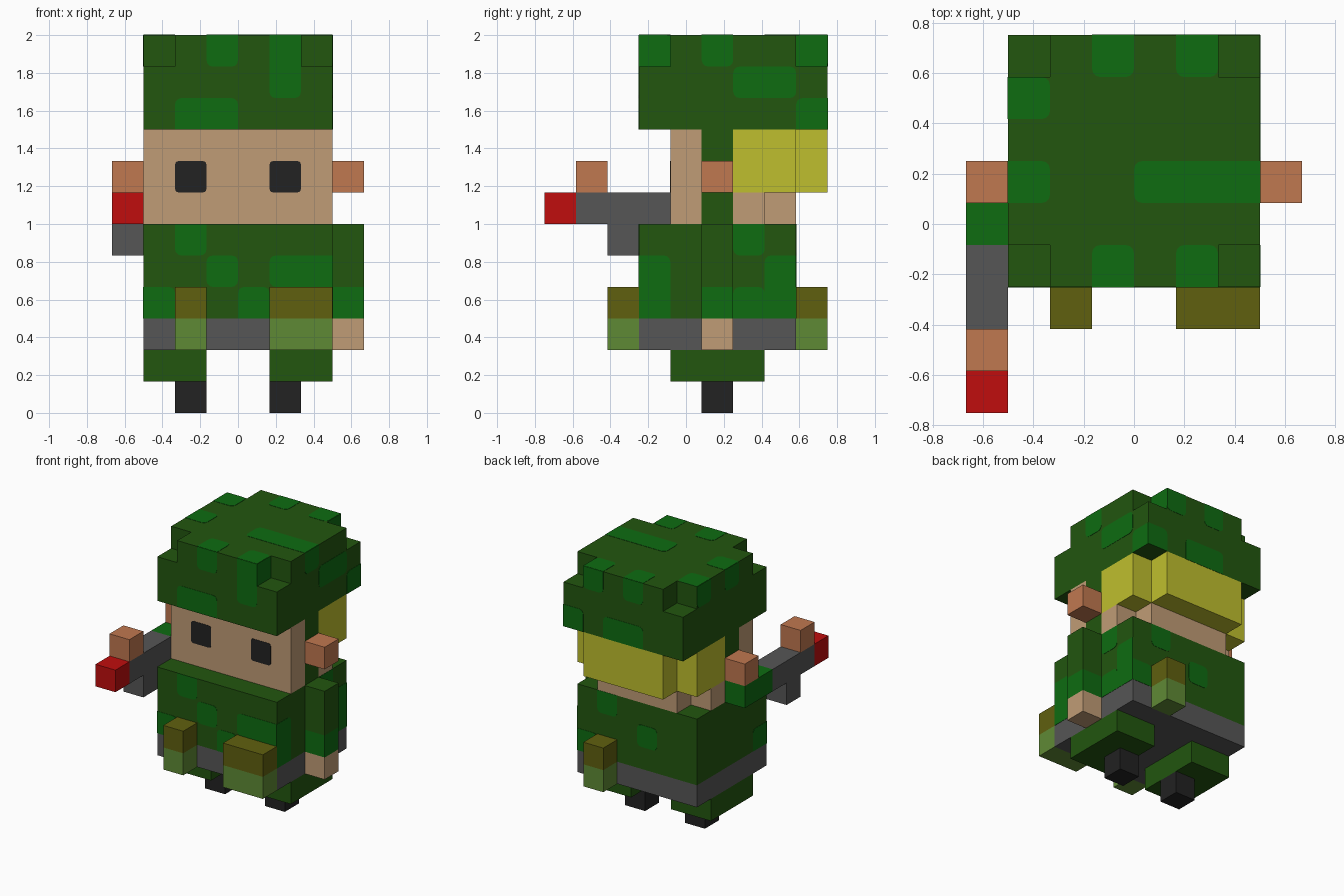
import bpy, bmesh, math
from mathutils import Vector

if "Cube" in bpy.data.objects:
    bpy.data.objects.remove(bpy.data.objects["Cube"], do_unlink=True)

U = 1 / 6                        # size of one block
ORIGIN = Vector((4, 4.5, 0))     # block coordinates of the world origin


def material(name, hexcode):
    def lin(i):
        c = int(hexcode[i:i + 2], 16) / 255
        return c / 12.92 if c <= 0.04045 else ((c + 0.055) / 1.055) ** 2.4
    col = (lin(0), lin(2), lin(4), 1)
    m = bpy.data.materials.new(name)
    m.use_nodes = True
    m.diffuse_color = col
    bsdf = m.node_tree.nodes["Principled BSDF"]
    bsdf.inputs["Base Color"].default_value = col
    bsdf.inputs["Roughness"].default_value = 0.9
    return m


DARK = material("dark green", "22560F")
LEAF = material("leaf green", "0E6C11")
SKIN = material("skin", "C09C76")
CLAY = material("clay pink", "C07850")
GREY = material("grey", "565656")
RED = material("red", "C00D0D")
OLIVE = material("olive", "60600F")
MOSS = material("moss green", "5F8A35")
BLOND = material("blond", "BFBF2E")
BLACK = material("black", "222222")


def finish(name, bm, mat):
    bmesh.ops.recalc_face_normals(bm, faces=bm.faces)
    for v in bm.verts:
        v.co = (v.co - ORIGIN) * U
    me = bpy.data.meshes.new(name)
    bm.to_mesh(me)
    bm.free()
    me.materials.append(mat)
    ob = bpy.data.objects.new(name, me)
    bpy.context.collection.objects.link(ob)
    return ob


def extrude(bm, points, offset):
    """Closed slab from a polygon swept along an offset."""
    a = [bm.verts.new(p) for p in points]
    b = [bm.verts.new(Vector(p) + Vector(offset)) for p in points]
    bm.faces.new(a)
    bm.faces.new(b[::-1])
    for i in range(len(a)):
        j = (i + 1) % len(a)
        bm.faces.new((a[i], b[i], b[j], a[j]))


def prism(name, mat, outline, z0, z1):
    bm = bmesh.new()
    extrude(bm, [(x, y, z0) for x, y in outline], (0, 0, z1 - z0))
    return finish(name, bm, mat)


def box(name, mat, x, y, z):
    return prism(name, mat, [(x[0], y[0]), (x[1], y[0]), (x[1], y[1]), (x[0], y[1])], *z)


def plates(name, mat, axis, pos, sign, bounds, rects, r=0.2):
    """Thin plates on a flat side; corners are rounded away from the side's borders."""
    bm = bmesh.new()
    u_ax, v_ax = [i for i in range(3) if i != axis]
    off = Vector((0, 0, 0))
    off[axis] = 0.012 * sign
    for u0, u1, v0, v1 in rects:
        pts = []
        for k, (u, v, su, sv) in enumerate(((u0, v0, 1, 1), (u1, v0, -1, 1),
                                            (u1, v1, -1, -1), (u0, v1, 1, -1))):
            if u in bounds[:2] or v in bounds[2:]:
                pts.append((u, v))
                continue
            for s in range(4):
                a = math.pi * (1 + k / 2) + math.pi / 6 * s
                pts.append((u + su * r + r * math.cos(a), v + sv * r + r * math.sin(a)))
        ring = []
        for u, v in pts:
            p = Vector((0, 0, 0))
            p[axis], p[u_ax], p[v_ax] = pos, u, v
            ring.append(p)
        extrude(bm, ring, off)
    return finish(name, bm, mat)


# Feet and legs
for side, x, fx in (("right", (1, 3), (2, 3)), ("left", (5, 7), (5, 6))):
    box(side + "_foot", BLACK, fx, (5, 6), (0, 1))
    box(side + "_leg", DARK, x, (4, 7), (1, 2))

# Torso, belt and pouches
box("belt", GREY, (1, 7), (3, 8), (2, 3))
box("torso", DARK, (1, 7), (3, 8), (3, 6))
for name, x, y in (("front_right_pouch", (2, 3), (2, 3)),
                   ("front_left_pouch", (5, 7), (2, 3)),
                   ("back_pouch", (5, 6), (8, 9))):
    box(name, MOSS, x, y, (2, 3))
    box(name + "_flap", OLIVE, x, y, (3, 4))

# Hanging left arm
box("left_hand", SKIN, (7, 8), (5, 6), (2, 3))
box("left_cuff", LEAF, (7, 8), (5, 6), (3, 4))
box("left_sleeve", DARK, (7, 8), (5, 6), (4, 6))

# Raised right arm holding a tool
box("right_sleeve", LEAF, (0, 1), (4, 6), (6, 7))
box("tool_barrel", GREY, (0, 1), (1, 4), (6, 7))
box("tool_grip", GREY, (0, 1), (2, 3), (5, 6))
box("tool_tip", RED, (0, 1), (0, 1), (6, 7))
box("tool_top_block", CLAY, (0, 1), (1, 2), (7, 8))

# Head: face, strap band, stepped nape and hair, ears, eyes
def stepped(y0, y1):
    return [(1, y0), (7, y0), (7, y1 - 1), (6, y1 - 1), (6, y1), (2, y1), (2, y1 - 1), (1, y1 - 1)]


box("face", SKIN, (1, 7), (4, 5), (6, 9))
box("helmet_strap", DARK, (1, 7), (5, 6), (6, 9))
prism("nape", SKIN, stepped(6, 8), 6, 7)
prism("hair", BLOND, stepped(6, 9), 7, 9)
box("right_ear", CLAY, (0, 1), (5, 6), (7, 8))
box("left_ear", CLAY, (7, 8), (5, 6), (7, 8))
plates("eyes", BLACK, 1, 4, -1, (1, 7, 6, 9), [(2, 3, 7, 8), (5, 6, 7, 8)], 0.12)

# Helmet with notched upper corners
box("helmet_rim", DARK, (1, 7), (3, 9), (9, 11))
prism("helmet_crown", DARK,
      [(2, 3), (6, 3), (6, 4), (7, 4), (7, 8), (6, 8),
       (6, 9), (2, 9), (2, 8), (1, 8), (1, 4), (2, 4)], 11, 12)

# Camouflage patches on the helmet
hat_x, hat_y = (1, 7, 9, 12), (3, 9, 9, 12)
plates("helmet_front_patches", LEAF, 1, 3, -1, hat_x,
       [(3, 4, 11, 12), (5, 6, 10, 12), (2, 4, 9, 10)])
plates("helmet_back_patches", LEAF, 1, 9, 1, hat_x,
       [(3, 4, 11, 12), (5, 6, 11, 12), (6, 7, 9, 10), (3, 5, 9, 10)])
plates("helmet_left_patches", LEAF, 0, 7, 1, hat_y,
       [(5, 6, 11, 12), (6, 8, 10, 11), (8, 9, 9, 10)])
plates("helmet_right_patches", LEAF, 0, 1, -1, hat_y,
       [(5, 6, 11, 12), (7, 8, 11, 12)])
plates("helmet_notch_patches", LEAF, 0, 6, 1, (3, 9, 11, 12),
       [(3, 4, 11, 12), (8, 9, 11, 12)])
plates("helmet_top_patches", LEAF, 2, 12, 1, (1, 7, 3, 9),
       [(3, 4, 8, 9), (5, 6, 8, 9), (1, 2, 7, 8), (1, 2, 5, 6),
        (4, 7, 5, 6), (3, 4, 3, 4), (5, 6, 3, 4)])

# Camouflage patches on the torso
body_x, body_y = (1, 7, 3, 6), (3, 8, 3, 6)
plates("torso_front_patches", LEAF, 1, 3, -1, body_x,
       [(2, 3, 5, 6), (3, 4, 4, 5), (5, 7, 4, 5), (1, 2, 3, 4), (4, 5, 3, 4)])
plates("torso_back_patches", LEAF, 1, 8, 1, body_x,
       [(3, 4, 4, 5), (5, 6, 5, 6), (6, 7, 3, 4)])
plates("torso_left_patches", LEAF, 0, 7, 1, body_y,
       [(3, 4, 3, 5), (6, 7, 5, 6), (7, 8, 3, 5), (6, 7, 3, 4)])
plates("torso_right_patches", LEAF, 0, 1, -1, body_y, [(3, 4, 3, 4)])
